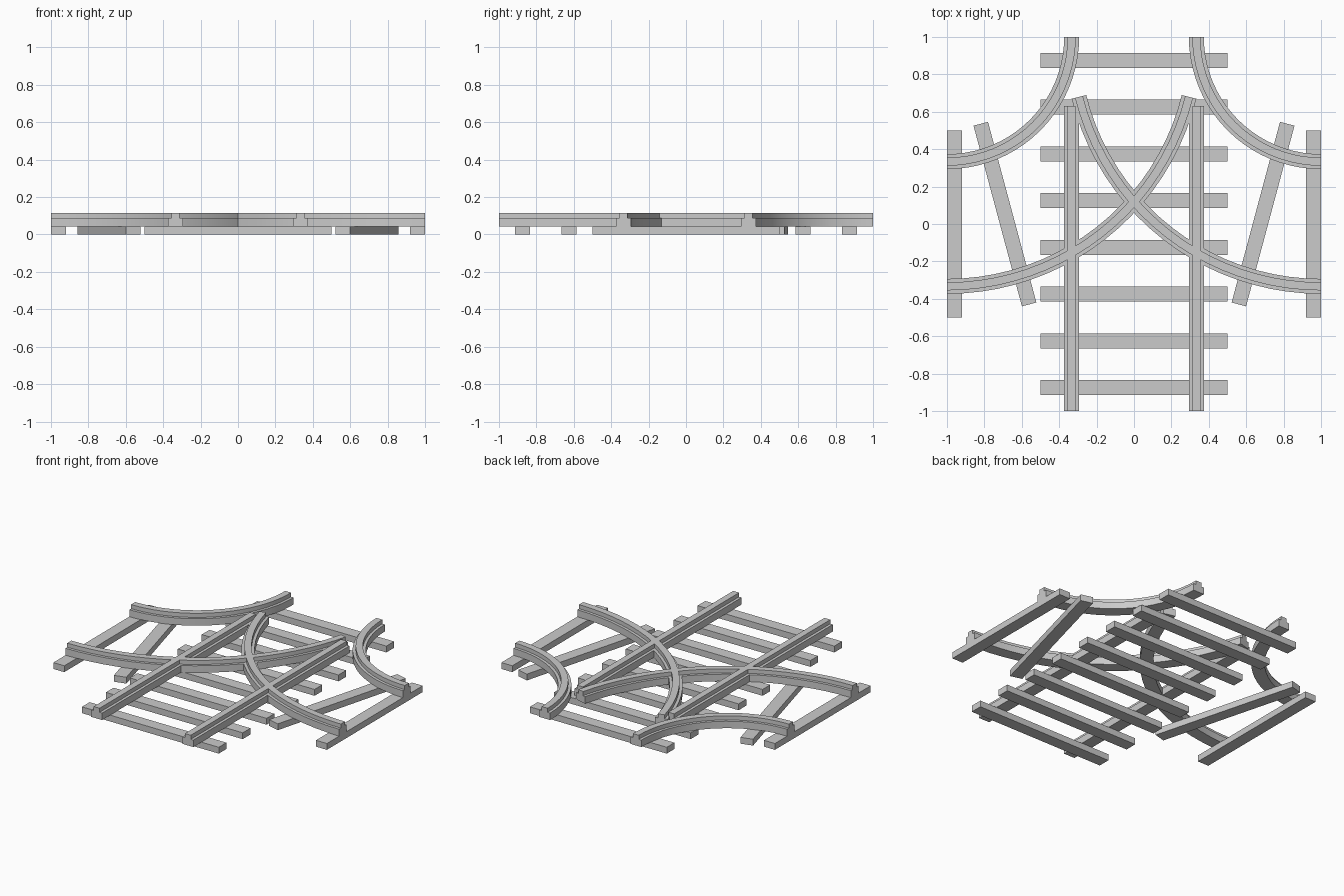
import bpy, bmesh
from math import radians, cos, sin
from mathutils import Matrix, Vector

cube = bpy.data.objects.get("Cube")
if cube:
    bpy.data.objects.remove(cube, do_unlink=True)

grey = bpy.data.materials.new("light grey")
grey.use_nodes = True
colour = (0.6, 0.6, 0.6, 1)
grey.diffuse_color = colour
grey.node_tree.nodes["Principled BSDF"].inputs["Base Color"].default_value = colour

TIE_TOP, FOOT_TOP, HEAD_TOP = 0.042, 0.088, 0.115
FOOT, HEAD = 0.04, 0.0215          # half widths
GAUGE = 1 / 3                      # rail distance from the track centre

# Stepped rail cross-section: sideways offset and height
PROFILE = [(-FOOT, TIE_TOP), (FOOT, TIE_TOP), (FOOT, FOOT_TOP), (HEAD, FOOT_TOP),
           (HEAD, HEAD_TOP), (-HEAD, HEAD_TOP), (-HEAD, FOOT_TOP), (-FOOT, FOOT_TOP)]


def finish(name, bm, smooth=False):
    bmesh.ops.recalc_face_normals(bm, faces=bm.faces)
    mesh = bpy.data.meshes.new(name)
    bm.to_mesh(mesh)
    bm.free()
    mesh.materials.append(grey)
    obj = bpy.data.objects.new(name, mesh)
    bpy.context.collection.objects.link(obj)
    if smooth:
        bpy.ops.object.select_all(action='DESELECT')
        obj.select_set(True)
        bpy.context.view_layer.objects.active = obj
        bpy.ops.object.shade_smooth_by_angle(angle=radians(30))


def tie(name, x, y, length, turn):
    bm = bmesh.new()
    place = (Matrix.Translation((x, y, TIE_TOP / 2)) @ Matrix.Rotation(turn, 4, 'Z')
             @ Matrix.Diagonal((length, 0.08, TIE_TOP, 1)))
    bmesh.ops.create_cube(bm, size=1, matrix=place)
    finish(name, bm)


def rail(name, stations, smooth=False):
    """Sweep the profile through (point, sideways direction) stations."""
    bm = bmesh.new()
    rings = [[bm.verts.new((p.x + s.x * o, p.y + s.y * o, z)) for o, z in PROFILE]
             for p, s in stations]
    n = len(PROFILE)
    for a, b in zip(rings, rings[1:]):
        for i in range(n):
            j = (i + 1) % n
            bm.faces.new((a[i], a[j], b[j], b[i]))
    bm.faces.new(rings[0])
    bm.faces.new(rings[-1])
    finish(name, bm, smooth)


def arc(side, radius, end, steps):
    """Bend about the back corner on one side, starting at the side edge."""
    stations = []
    for i in range(steps + 1):
        a = radians(-90 + (end + 90) * i / steps)
        out = Vector((-side * cos(a), sin(a)))
        stations.append((Vector((side, 1)) + out * radius, out))
    return stations


# Ties under the straight track
for i in range(8):
    tie(f"cross_tie_{i + 1}", 0, -0.875 + 0.25 * i, 1, 0)

# Parts repeated on both sides
for label, side in (("left", 1), ("right", -1)):
    tie(f"{label}_edge_tie", side * 0.96, 0, 1, radians(90))
    tie(f"{label}_slanted_tie", side * 0.69, 0.053, 1, radians(90 - side * 15))
    across = Vector((1, 0))
    rail(f"{label}_straight_rail",
         [(Vector((side * GAUGE, y)), across) for y in (-1, 0.63)])
    rail(f"{label}_inner_curved_rail", arc(side, 1 - GAUGE, 0, 20), True)
    rail(f"{label}_outer_curved_rail", arc(side, 1 + GAUGE, -13.9, 20), True)
